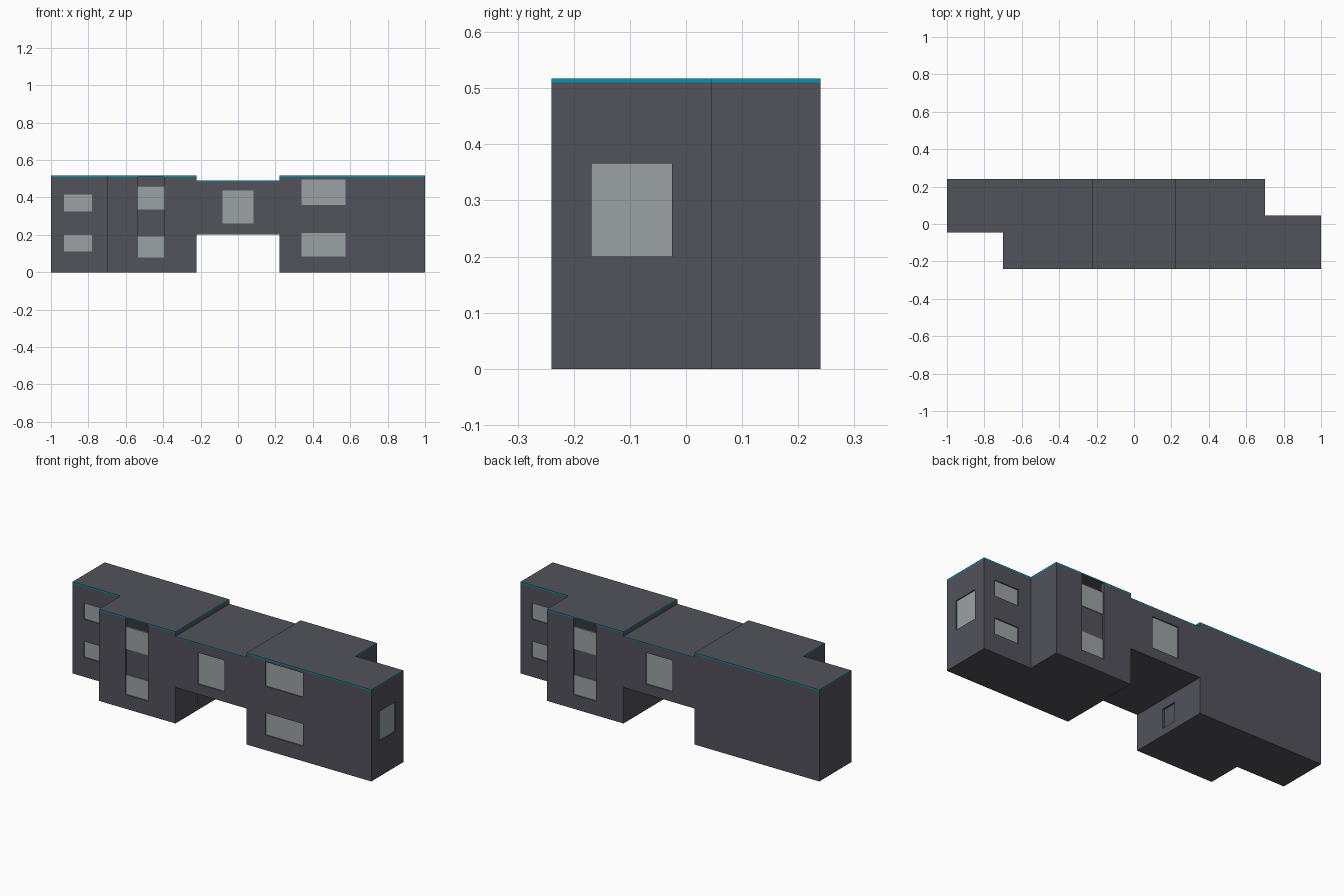
import bpy, bmesh
from mathutils import Vector

old = bpy.data.objects.get("Cube")
if old:
    bpy.data.objects.remove(old, do_unlink=True)


def material(name, colour):
    m = bpy.data.materials.new(name)
    m.use_nodes = True
    m.diffuse_color = (*colour, 1)
    m.node_tree.nodes["Principled BSDF"].inputs["Base Color"].default_value = (*colour, 1)
    return m


WALL = material("charcoal_wall", (0.085, 0.085, 0.105))
GLASS = material("grey_glass", (0.33, 0.36, 0.37))
TRIM = material("teal_trim", (0.0, 0.30, 0.45))

HALF_DEPTH, STEP_Y, STEP_X, INNER = 0.24, 0.046, 0.7, 0.222
EAVES, ROOF = 0.51, 0.517
REVEAL, PANE = 0.01, 0.004


def prism(name, outline, z0, z1, mats):
    """Extrude an outline; with two materials the second goes on the sides."""
    bm = bmesh.new()
    base = bm.faces.new([bm.verts.new((x, y, z0)) for x, y in outline])
    top = bmesh.ops.extrude_face_region(bm, geom=[base])["geom"]
    bmesh.ops.translate(bm, vec=(0, 0, z1 - z0),
                        verts=[v for v in top if isinstance(v, bmesh.types.BMVert)])
    bmesh.ops.recalc_face_normals(bm, faces=bm.faces)
    bm.normal_update()
    for f in bm.faces:
        if len(mats) > 1 and abs(f.normal.z) < 0.5:
            f.material_index = 1
    mesh = bpy.data.meshes.new(name)
    bm.to_mesh(mesh)
    bm.free()
    for m in mats:
        mesh.materials.append(m)
    ob = bpy.data.objects.new(name, mesh)
    bpy.context.collection.objects.link(ob)
    return ob


def box(name, a, b, mat):
    lo = Vector(map(min, a, b))
    hi = Vector(map(max, a, b))
    outline = [(lo.x, lo.y), (hi.x, lo.y), (hi.x, hi.y), (lo.x, hi.y)]
    return prism(name, outline, lo.z, hi.z, [mat])


def cut(target, a, b):
    cutter = box("cutter", a, b, WALL)
    cutter.hide_render = True
    mod = target.modifiers.new("cut", 'BOOLEAN')
    mod.operation, mod.solver, mod.object = 'DIFFERENCE', 'EXACT', cutter
    bpy.context.view_layer.objects.active = target
    bpy.ops.object.modifier_apply(modifier=mod.name)
    bpy.data.objects.remove(cutter, do_unlink=True)


def window(target, name, span, heights, face, side, recess=True):
    """Window on a wall at y = face; side is -1 on the front and 1 on the back."""
    (x0, x1), (z0, z1) = span, heights
    floor = face - side * REVEAL
    if recess:
        cut(target, (x0, floor, z0), (x1, face + side * REVEAL, z1))
    box(name, (x0, floor, z0), (x1, floor + side * PANE, z1), GLASS)


# Two stepped wings, the second a half turn of the first
footprint = [(-1, HALF_DEPTH), (-1, -STEP_Y), (-STEP_X, -STEP_Y),
             (-STEP_X, -HALF_DEPTH), (-INNER, -HALF_DEPTH), (-INNER, HALF_DEPTH)]
wings = {}
for label, t in (("right", 1), ("left", -1)):
    outline = [(t * x, t * y) for x, y in footprint]
    wing = wings[label] = prism(label + "_wing", outline, 0, EAVES, [WALL])
    prism(label + "_roof", outline, EAVES, ROOF, [WALL, TRIM])

    # Hollow stairwell with a tall recessed bay, open above the upper pane
    cut(wing, (-0.68 * t, -0.22 * t, 0.02), (-0.24 * t, 0.22 * t, 0.53))
    bay = (-0.535 * t, -0.395 * t)
    face = -HALF_DEPTH * t
    cut(wing, (bay[0], face - t * REVEAL, 0.08), (bay[1], face + t * REVEAL, 0.53))
    cut(wing, (bay[0], face - t * REVEAL, 0.46), (bay[1], face + t * 0.03, 0.53))
    for level, heights in (("lower", (0.08, 0.19)), ("upper", (0.335, 0.46))):
        window(wing, f"{label}_{level}_bay_window", bay, heights, face, -t, False)

    # Small windows on the set-back wall
    for level, heights in (("lower", (0.11, 0.2)), ("upper", (0.325, 0.415))):
        window(wing, f"{label}_{level}_small_window", (-0.93 * t, -0.78 * t),
               heights, -STEP_Y * t, -t)

# Wide windows on the front of the left wing
for level, heights in (("lower", (0.085, 0.21)), ("upper", (0.36, 0.497))):
    window(wings["left"], level + "_wide_window", (0.34, 0.575), heights, -HALF_DEPTH, -1)

# End window of the left wing
ya, yb, za, zb = -0.168, -0.025, 0.2, 0.366
cut(wings["left"], (1 - REVEAL, ya, za), (1 + REVEAL, yb, zb))
box("end_window", (1 - REVEAL, ya, za), (1 - REVEAL + PANE, yb, zb), GLASS)

# Niche in the passage wall
cut(wings["right"], (-INNER - REVEAL, -0.045, 0.04), (-INNER + REVEAL, 0.045, 0.15))

# Bridge between the wings
span = [(-INNER, -HALF_DEPTH), (INNER, -HALF_DEPTH), (INNER, HALF_DEPTH), (-INNER, HALF_DEPTH)]
bridge = prism("bridge", span, 0.203, 0.486, [WALL])
prism("bridge_roof", span, 0.486, 0.491, [WALL, TRIM])
for label, side in (("front", -1), ("back", 1)):
    window(bridge, label + "_bridge_window", (0.083 * side, -0.083 * side),
           (0.26, 0.437), side * HALF_DEPTH, side)
